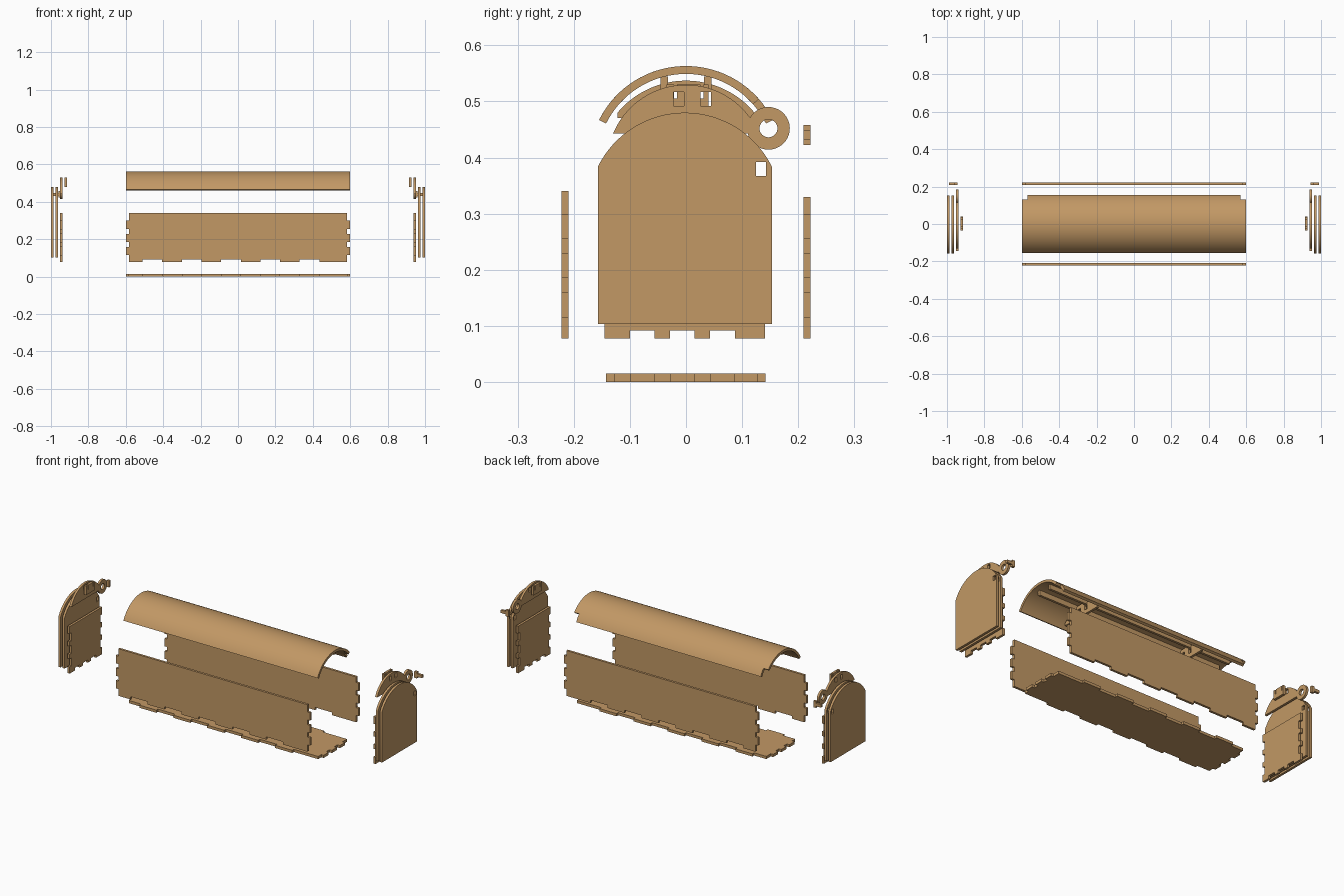
import bpy
import bmesh
from math import sin, cos, radians
from mathutils import Matrix

cube = bpy.data.objects.get("Cube")
if cube:
    bpy.data.objects.remove(cube, do_unlink=True)

# One plywood colour
wood = bpy.data.materials.new("plywood")
wood.use_nodes = True
WOOD = (0.54, 0.315, 0.13, 1)
wood.diffuse_color = WOOD
bsdf = next(n for n in wood.node_tree.nodes if n.type == 'BSDF_PRINCIPLED')
bsdf.inputs["Base Color"].default_value = WOOD
bsdf.inputs["Roughness"].default_value = 0.8

# Drawing planes: outline axes and extrusion axis mapped to the world
FLAT = Matrix.Identity(3)
FACING = Matrix(((1, 0, 0), (0, 0, -1), (0, 1, 0)))
SIDEWAYS = Matrix(((0, 0, 1), (1, 0, 0), (0, 1, 0)))
THICK = 0.013


def plate(name, loops, plane, location, thick=THICK):
    """Cut a sheet from an outline and its holes, centred on its thickness."""
    curve = bpy.data.curves.new(name, 'CURVE')
    curve.dimensions = '2D'
    curve.fill_mode = 'BOTH'
    curve.extrude = thick / 2
    for loop in loops:
        spline = curve.splines.new('POLY')
        spline.points.add(len(loop) - 1)
        for point, (u, v) in zip(spline.points, loop):
            point.co = (u, v, 0, 1)
        spline.use_cyclic_u = True
    temp = bpy.data.objects.new(name, curve)
    bpy.context.scene.collection.objects.link(temp)
    deps = bpy.context.evaluated_depsgraph_get()
    mesh = bpy.data.meshes.new_from_object(temp.evaluated_get(deps))
    bpy.data.objects.remove(temp, do_unlink=True)
    bm = bmesh.new()
    bm.from_mesh(mesh)
    bmesh.ops.remove_doubles(bm, verts=bm.verts, dist=1e-5)
    bmesh.ops.recalc_face_normals(bm, faces=bm.faces)
    bm.to_mesh(mesh)
    bm.free()
    mesh.transform(plane.to_4x4())
    mesh.shade_smooth()
    mesh.set_sharp_from_angle(angle=radians(30))
    mesh.materials.clear()
    mesh.materials.append(wood)
    obj = bpy.data.objects.new(name, mesh)
    obj.location = location
    bpy.context.scene.collection.objects.link(obj)
    return obj


def arc(cy, cz, r, start, end, steps=32):
    angles = [radians(start + (end - start) * i / steps) for i in range(steps + 1)]
    return [(cy + r * cos(a), cz + r * sin(a)) for a in angles]


def rect(u0, v0, u1, v1):
    return [(u0, v0), (u1, v0), (u1, v1), (u0, v1)]


def steps(spans, base, tip):
    return [p for s, e in spans for p in ((s, base), (s, tip), (e, tip), (e, base))]


def flip(points):
    return [(b, a) for a, b in points]


def jointed(u0, v0, u1, v1, lower, side, upper=((), 0)):
    """Rectangle with finger joints; positive depth makes tabs, negative notches."""
    (ls, ld), (ss, sd), (us, ud) = lower, side, upper
    return ([(u0, v0)] + steps(ls, v0, v0 - ld)
            + [(u1, v0)] + flip(steps(ss, u1, u1 + sd))
            + [(u1, v1)] + steps(us, v1, v1 + ud)[::-1]
            + [(u0, v1)] + flip(steps(ss, u0, u0 - sd))[::-1])


# Finger joint positions shared by mating parts
LONG = [(-0.51 + 0.21 * i, -0.405 + 0.21 * i) for i in range(5)]
SHORT = [(-0.1 + 0.0715 * i, -0.056 + 0.0715 * i) for i in range(3)]
TALL = [(0.115 + 0.07 * i, 0.159 + 0.07 * i) for i in range(3)]

# Box floor and long walls
plate("floor_panel", [jointed(-0.585, -0.128, 0.585, 0.127,
      (LONG, 0.015), (SHORT, 0.015), (LONG, 0.015))], FLAT, (0, 0, 0.0075), 0.015)
for name, y, top in (("front_wall", -0.2155, 0.34), ("back_wall", 0.2155, 0.33)):
    plate(name, [jointed(-0.584, 0.077, 0.584, top, (LONG, -0.015), (TALL, 0.016))],
          FACING, (0, y, 0))

# Curved lid, with its rear corners cut away
def shell(a0, a1):
    return arc(0, 0.39, 0.173, a0, a1) + arc(0, 0.39, 0.159, a1, a0)


plate("lid_shell", [shell(26.4, 153.6)], SIDEWAYS, (0, 0, 0), 1.14)
for s in (-1, 1):
    plate("lid_shell_end", [shell(41.3, 153.6)], SIDEWAYS, (s * 0.585, 0, 0), 0.03)

# Ribs and long battens under the lid
slots = [rect(-0.022, 0.492, -0.004, 0.517), rect(0.026, 0.492, 0.045, 0.517)]
rib = [(-0.122, 0.47), (0.122, 0.47)] + arc(0, 0.378, 0.159, 40, 140)
for s in (-1, 1):
    plate("lid_rib", [rib] + slots, SIDEWAYS, (s * 0.33, 0, 0))
    plate("lid_batten", [rect(-0.57, 0.517, 0.57, 0.544)], FACING, (0, s * 0.039, 0))

# Layered end walls, hinge arms, latches and hinge pins, mirrored at both ends
arch = [(-0.157, 0.103), (0.153, 0.103)] + arc(-0.002, 0.307, 0.173, 26.4, 153.6)
pin_hole = rect(0.125, 0.367, 0.143, 0.392)
inner = jointed(-0.145, 0.077, 0.141, 0.34, (SHORT, -0.015), (TALL, -0.015))
arm = (arc(0, 0.389, 0.1406, 157.4, 35.7)
       + arc(0.147, 0.452, 0.038, 150, -166))
eye = arc(0.147, 0.452, 0.016, 0, 348, 29)
latch = ([(-0.035, 0.48), (0.04, 0.48), (0.04, 0.53)]
         + steps([(-0.021, -0.016), (0.026, 0.031)], 0.53, 0.505)[::-1]
         + [(-0.035, 0.53)])
for s in (-1, 1):
    plate("outer_end_wall", [arch, pin_hole], SIDEWAYS, (s * 0.9935, 0, 0))
    plate("middle_end_wall", [arch, pin_hole], SIDEWAYS, (s * 0.969, 0, 0))
    plate("inner_end_wall", [inner], SIDEWAYS, (s * 0.945, 0, 0))
    plate("hinge_arm", [arm, eye] + slots, SIDEWAYS, (s * 0.945, 0, 0))
    plate("latch", [latch], SIDEWAYS, (s * 0.92, 0, 0))
    plate("hinge_pin", [rect(-0.023, 0.432, 0.023, 0.448),
                        ], FACING, (s * 0.967, 0.2155, 0))
    plate("hinge_pin_head", [rect(-0.008, 0.422, 0.008, 0.458)],
          FACING, (s * 0.951, 0.2155, 0))
